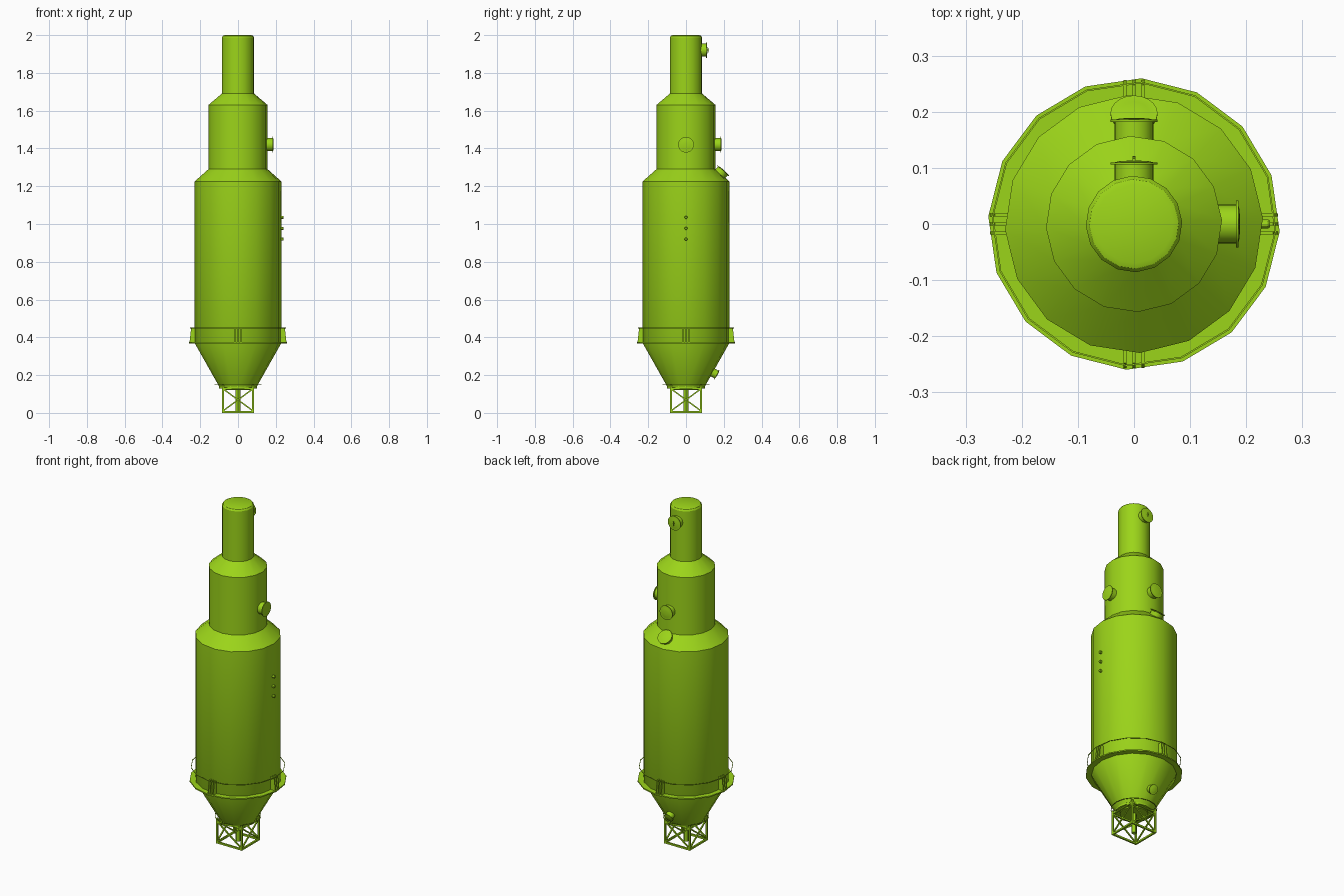
import bpy, bmesh, math
from mathutils import Vector, Matrix

if "Cube" in bpy.data.objects:
    bpy.data.objects.remove(bpy.data.objects["Cube"])

mat = bpy.data.materials.new("lime_paint")
mat.diffuse_color = (0.33, 0.66, 0.01, 1)
mat.use_nodes = True
mat.node_tree.nodes["Principled BSDF"].inputs["Base Color"].default_value = mat.diffuse_color


def finish(name, bm, matrix=Matrix()):
    bmesh.ops.recalc_face_normals(bm, faces=bm.faces)
    me = bpy.data.meshes.new(name)
    bm.to_mesh(me)
    bm.free()
    me.transform(matrix)
    me.materials.append(mat)
    me.shade_smooth()
    me.set_sharp_from_angle(angle=math.radians(30))
    ob = bpy.data.objects.new(name, me)
    bpy.context.collection.objects.link(ob)
    return ob


def lathe(name, profile, sides=16, matrix=Matrix(), turn=0.0, closed=False):
    """Revolve (radius, height) points; open profiles get end caps."""
    bm = bmesh.new()
    rings = []
    for r, z in profile:
        rings.append([bm.verts.new((r * math.cos(turn + math.tau * i / sides),
                                    r * math.sin(turn + math.tau * i / sides), z))
                      for i in range(sides)])
    pairs = list(zip(rings, rings[1:]))
    if closed:
        pairs.append((rings[-1], rings[0]))
    else:
        bm.faces.new(rings[0])
        bm.faces.new(rings[-1])
    for a, b in pairs:
        for i in range(sides):
            j = (i + 1) % sides
            bm.faces.new((a[i], a[j], b[j], b[i]))
    return finish(name, bm, matrix)


def aim(point, direction):
    return Matrix.Translation(point) @ Vector(direction).to_track_quat('Z', 'Y').to_matrix().to_4x4()


def bar(bm, a, b, w):
    a, b = Vector(a), Vector(b)
    m = aim((a + b) / 2, b - a) @ Matrix.Diagonal((w, w, (b - a).length, 1))
    bmesh.ops.create_cube(bm, size=1, matrix=m)


# Stepped vessel with hopper
lathe("vessel_body", [(0.10, 0.14), (0.23, 0.37), (0.23, 1.225), (0.157, 1.29),
                      (0.157, 1.63), (0.086, 1.69), (0.086, 1.987), (0.08, 1.996),
                      (0.07, 2.0)], turn=math.radians(2.6))
lathe("bottom_outlet", [(0.075, 0.122), (0.075, 0.145)])
lathe("bottom_flange", [(0.10, 0.13), (0.10, 0.146)])
lathe("stand_ring", [(0.122, 0.151), (0.125, 0.151), (0.125, 0.154), (0.122, 0.154)],
      closed=True)

# Support ring around the base of the shell
lathe("support_plate", [(0.225, 0.367), (0.26, 0.367), (0.26, 0.374), (0.225, 0.374)],
      turn=math.radians(-3), closed=True)
lathe("support_top_ring", [(0.251, 0.448), (0.254, 0.448), (0.254, 0.451), (0.251, 0.451)],
      turn=math.radians(-3), closed=True)

# Four groups of tapered gusset ribs
bm = bmesh.new()
for k in range(4):
    rot = Matrix.Rotation(k * math.pi / 2, 3, 'Z')
    for off in (-0.016, 0, 0.016):
        sides = []
        for t in (-0.0025, 0.0025):
            sides.append([bm.verts.new(rot @ Vector((x, off + t, z))) for x, z in
                          ((0.22, 0.37), (0.257, 0.37), (0.248, 0.45), (0.22, 0.45))])
        a, b = sides
        bm.faces.new(a)
        bm.faces.new(b)
        for i in range(4):
            j = (i + 1) % 4
            bm.faces.new((a[i], a[j], b[j], b[i]))
finish("gusset_ribs", bm)


# Flanged nozzles: neck, rim plate and shallow domed cover
def nozzle(name, point, direction, r, length, dome=0.003):
    lathe(name, [(r * 0.82, -0.03), (r * 0.82, length - 0.004), (r, length - 0.004),
                 (r, length), (r * 0.82, length), (r * 0.6, length + dome * 0.7),
                 (r * 0.2, length + dome)], 20, aim(point, direction))


nozzle("top_nozzle", (0, 0.083, 1.92), (0, 1, 0), 0.042, 0.027)
nozzle("upper_back_nozzle", (0, 0.155, 1.42), (0, 1, 0), 0.042, 0.031)
nozzle("upper_side_nozzle", (0.155, 0, 1.42), (1, 0, 0), 0.042, 0.031)
nozzle("shoulder_nozzle", (0, 0.181, 1.265), (0, 0.66, 0.75), 0.042, 0.025)
nozzle("hopper_nozzle", (0, 0.14, 0.215), (0, 0.87, -0.49), 0.028, 0.027)

# Small handle on the top nozzle
bm = bmesh.new()
bar(bm, (0, 0.108, 1.92), (0, 0.121, 1.92), 0.005)
bar(bm, (0, 0.118, 1.908), (0, 0.118, 1.932), 0.004)
finish("cover_handle", bm)

# Three instrument ports on the right side
for i, z in enumerate((0.92, 0.977, 1.035)):
    lathe(f"instrument_port_{i + 1}", [(0.008, -0.01), (0.008, 0.012), (0.006, 0.015)],
          12, aim((0.227, 0, z), (1, 0, 0)))

# Square braced stand
bm = bmesh.new()
h, w, top = 0.08, 0.01, 0.148
for k in range(4):
    rot = Matrix.Rotation(k * math.pi / 2, 3, 'Z')
    for a, b, t in (((-h, -h, 0), (-h, -h, top), w),
                    ((-h, -h, w / 2), (h, -h, w / 2), w),
                    ((-h, -h, top - 0.018), (h, -h, top - 0.018), w),
                    ((-h, -h, 0.01), (h, -h, top - 0.02), 0.007),
                    ((h, -h, 0.01), (-h, -h, top - 0.02), 0.007)):
        bar(bm, rot @ Vector(a), rot @ Vector(b), t)
finish("stand_frame", bm)
lathe("drain_pipe", [(0.013, 0.005), (0.013, 0.13)], 12)
